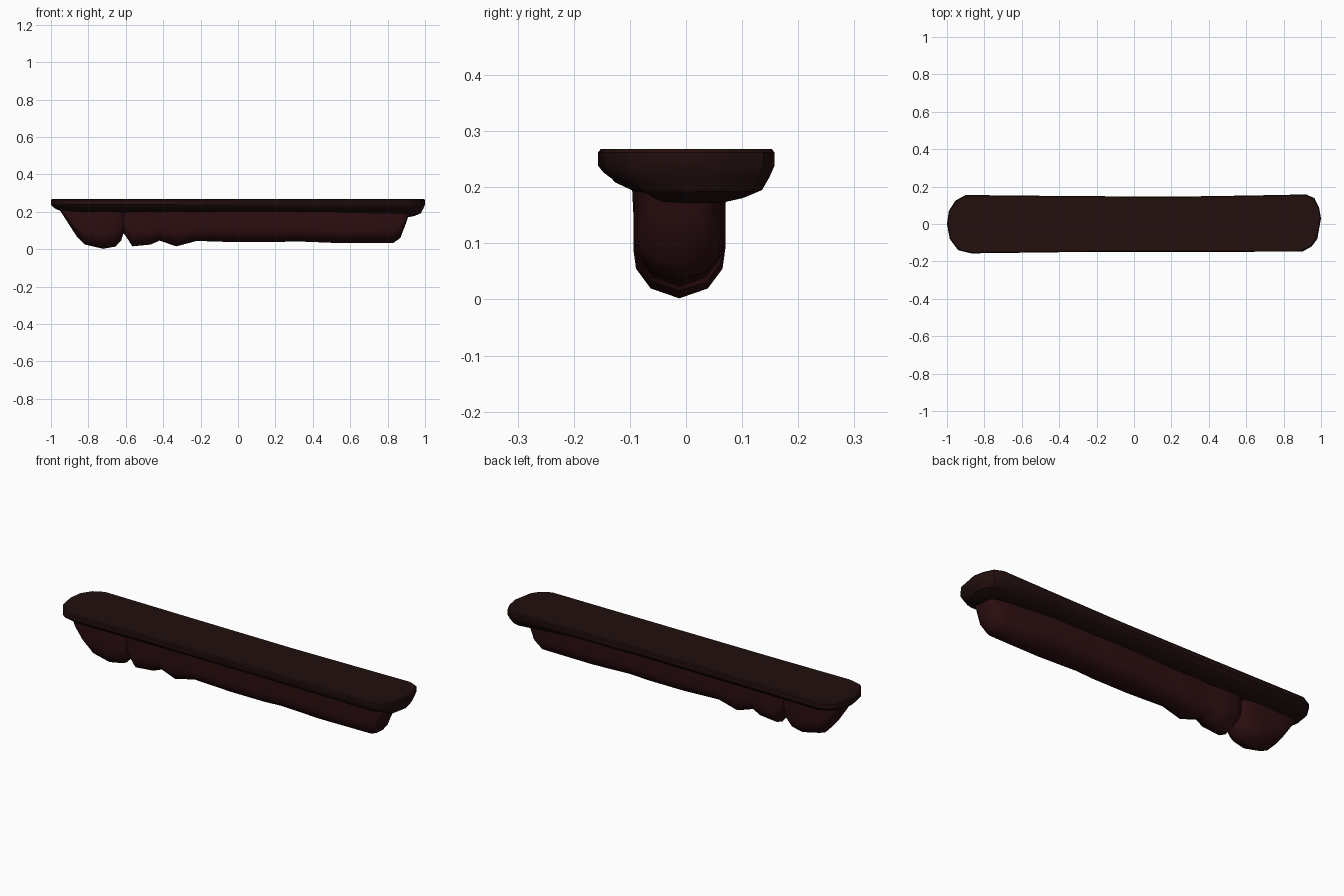
import bpy, bmesh, math

if "Cube" in bpy.data.objects:
    bpy.data.objects.remove(bpy.data.objects["Cube"])


def material(name, rgb):
    m = bpy.data.materials.new(name)
    m.diffuse_color = (*rgb, 1)
    m.use_nodes = True
    m.node_tree.nodes["Principled BSDF"].inputs["Base Color"].default_value = m.diffuse_color
    return m


def loft(name, rings, mat):
    """Skin a list of equal-length closed rings and cap both ends."""
    bm = bmesh.new()
    vr = [[bm.verts.new(p) for p in r] for r in rings]
    n = len(rings[0])
    for a, b in zip(vr, vr[1:]):
        for i in range(n):
            j = (i + 1) % n
            bm.faces.new((a[i], a[j], b[j], b[i]))
    bm.faces.new(vr[0])
    bm.faces.new(vr[-1])
    bmesh.ops.recalc_face_normals(bm, faces=bm.faces)
    me = bpy.data.meshes.new(name)
    bm.to_mesh(me)
    bm.free()
    me.materials.append(mat)
    ob = bpy.data.objects.new(name, me)
    bpy.context.collection.objects.link(ob)
    bpy.context.view_layer.objects.active = ob
    ob.select_set(True)
    bpy.ops.object.shade_smooth_by_angle(angle=math.radians(35))
    ob.select_set(False)
    return ob


slab_mat = material("dark brown", (0.0165, 0.0045, 0.0045))
body_mat = material("deep red brown", (0.026, 0.0045, 0.0055))

# Top slab: slightly irregular rounded plan, flared underside
plan = [(-1, 0), (-.985, -.08), (-.94, -.14), (-.87, -.157), (-.4, -.151), (.2, -.149),
        (.9, -.148), (.95, -.12), (.98, -.08), (1, .03), (.99, .085), (.965, .138),
        (.92, .158), (.6, .152), (.2, .146), (-.4, .15), (-.9, .155), (-.955, .125), (-.99, .07)]


def slab_ring(inset, z, drop=0):
    ring = []
    for x, y in plan:
        low = drop * max(0, min(1, (x - .7) / .25)) * (1 if y > -.1 else .4)
        ring.append((x * (1 - inset), y * (1 - inset / .155), z - low))
    return ring


loft("top_slab", [slab_ring(.005, .268), slab_ring(0, .262), slab_ring(0, .239),
                  slab_ring(.009, .227, .01), slab_ring(.022, .217, .025),
                  slab_ring(.055, .202, .024), slab_ring(.085, .192, .02)], slab_mat)

# Lower body: bottom profile along the length (x, bottom z, half width)
profile = [(-.95, .205, .05), (-.915, .15, .07), (-.865, .072, .076), (-.82, .025, .078),
           (-.72, .002, .082), (-.655, .014, .078), (-.625, .045, .068), (-.612, .085, .058),
           (-.60, .07, .066), (-.565, .015, .078), (-.465, .025, .077), (-.42, .046, .069),
           (-.33, .015, .079), (-.22, .044, .074), (0, .037, .08), (.2, .037, .08), (.3, .042, .079),
           (.53, .033, .08), (.83, .033, .074), (.868, .06, .068), (.895, .13, .06), (.915, .19, .05)]
half = [(1.04, 0), (1, .3), (1, .6), (.94, .76), (.62, .92)]
section = half + [(0, 1)] + [(-y, t) for y, t in reversed(half)]
TOP = .222
loft("hanging_body", [[(x, y * w - .012, TOP + (zb - TOP) * t) for y, t in section]
                      for x, zb, w in profile], body_mat)
